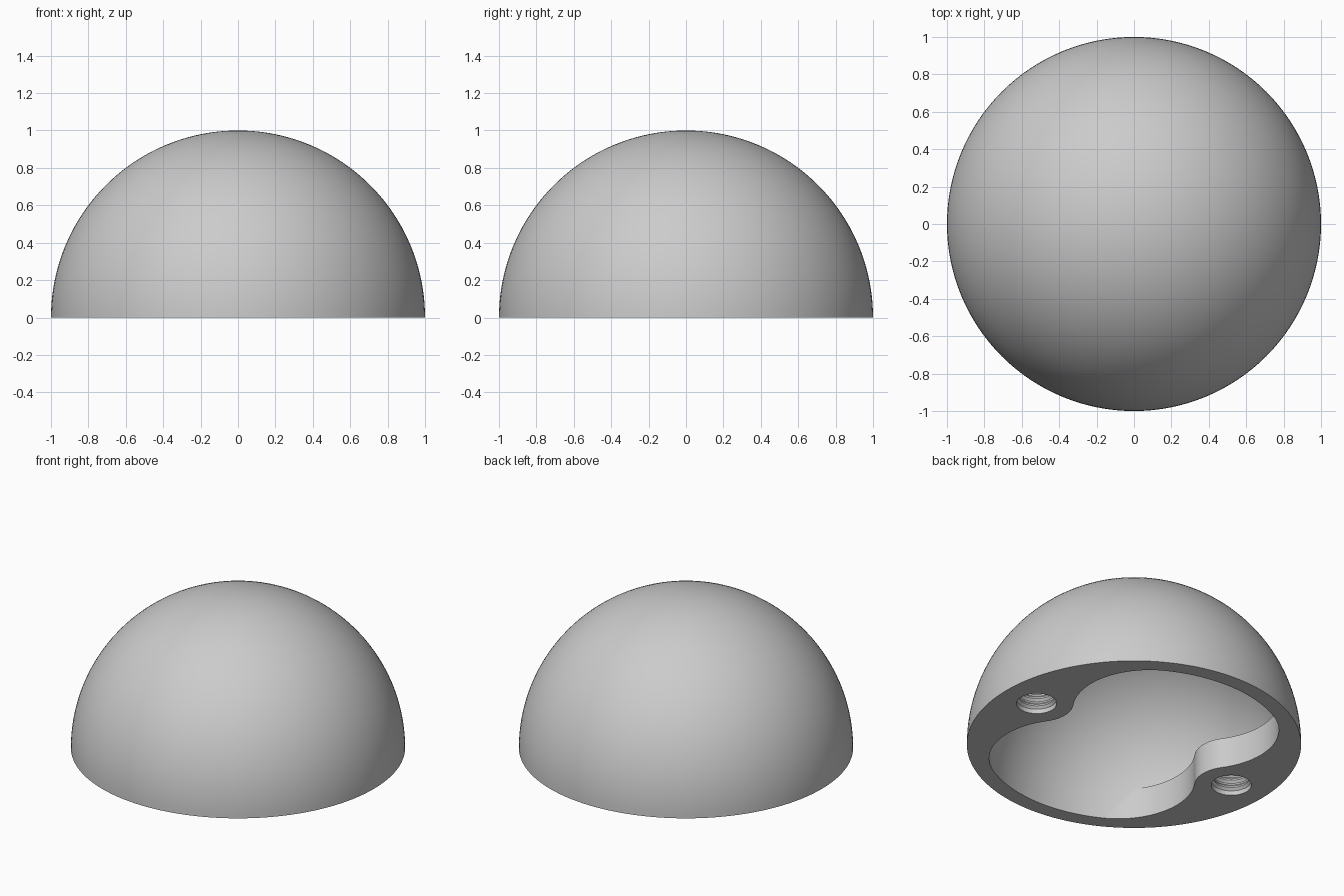
import bpy, bmesh
from math import sin, cos, pi, atan2, sqrt, radians
from mathutils import Matrix

if "Cube" in bpy.data.objects:
    bpy.data.objects.remove(bpy.data.objects["Cube"])

OUTER, INNER = 1.0, 0.9            # shell radii
BOSS_X, BOSS_R, BOSS_H = 0.76, 0.22, 0.2
FILLET = 0.46                      # blend between boss and cavity wall
HOLE_R, ROOT_R, PITCH = 0.12, 0.105, 0.05

grey = bpy.data.materials.new("plain grey")
grey.use_nodes = True
grey.diffuse_color = (0.6, 0.6, 0.6, 1)
grey.node_tree.nodes["Principled BSDF"].inputs["Base Color"].default_value = (0.6, 0.6, 0.6, 1)


def make_object(name, bm):
    bmesh.ops.remove_doubles(bm, verts=bm.verts, dist=0.0001)
    bmesh.ops.recalc_face_normals(bm, faces=bm.faces)
    mesh = bpy.data.meshes.new(name)
    bm.to_mesh(mesh)
    bm.free()
    mesh.materials.append(grey)
    obj = bpy.data.objects.new(name, mesh)
    bpy.context.collection.objects.link(obj)
    return obj


def arc(cx, cy, r, start, end, steps):
    angles = [start + (end - start) * i / steps for i in range(steps + 1)]
    return [(cx + r * cos(a), cy + r * sin(a)) for a in angles]


def lathe(name, profile, steps):
    bm = bmesh.new()
    verts = [bm.verts.new((r, 0, z)) for r, z in profile]
    edges = [bm.edges.new(pair) for pair in zip(verts, verts[1:])]
    bmesh.ops.spin(bm, geom=verts + edges, cent=(0, 0, 0), axis=(0, 0, 1),
                   angle=2 * pi, steps=steps, use_duplicate=False)
    return make_object(name, bm)


def prism(name, outline, height):
    bm = bmesh.new()
    low, high = [[bm.verts.new((x, y, z)) for x, y in outline] for z in (0, height)]
    bm.faces.new(low)
    bm.faces.new(high)
    for i in range(len(outline)):
        bm.faces.new((low[i - 1], low[i], high[i], high[i - 1]))
    return make_object(name, bm)


def smooth(obj):
    bpy.ops.object.select_all(action='DESELECT')
    obj.select_set(True)
    bpy.context.view_layer.objects.active = obj
    bpy.ops.object.shade_smooth_by_angle(angle=radians(25))


# Hollow hemispherical shell with a flat rim
shell = lathe("dome_shell",
              arc(0, 0, OUTER, pi / 2, 0, 40) + arc(0, 0, INNER, 0, pi / 2, 40), 128)
smooth(shell)

# Boss outline: fillet, rounded tip, mirrored fillet, then back along the shell
blend = INNER - FILLET
cx = (blend**2 + BOSS_X**2 - (BOSS_R + FILLET)**2) / (2 * BOSS_X)
cy = sqrt(blend**2 - cx**2)
wall = atan2(cy, cx)
tip = atan2(cy, cx - BOSS_X)
side = arc(cx, cy, FILLET, wall, atan2(-cy, BOSS_X - cx), 32)
nose = arc(BOSS_X, 0, BOSS_R, tip, 2 * pi - tip, 24)
back = arc(0, 0, INNER + 0.003, -wall, wall, 50)
outline = side + nose[1:-1] + [(x, -y) for x, y in reversed(side)] + back[1:-1]

# Threaded hole profile
thread = [(0, -0.05), (HOLE_R, -0.05), (HOLE_R, 0.03)]
z = 0.03
while z < BOSS_H + 0.02:
    thread += [(ROOT_R, z + PITCH * 0.3), (ROOT_R, z + PITCH * 0.5),
               (HOLE_R - 0.002, z + PITCH * 0.8), (HOLE_R - 0.002, z + PITCH)]
    z += PITCH
thread.append((0, z))

# Two screw bosses on opposite sides of the cavity
for name, turn in (("left_screw_boss", 0), ("right_screw_boss", pi)):
    boss = prism(name, outline, BOSS_H)
    cutter = lathe("thread_cutter", thread, 48)
    cutter.hide_render = True
    cutter.data.transform(Matrix.Translation((BOSS_X, 0, 0)))
    cut = boss.modifiers.new("threaded_hole", 'BOOLEAN')
    cut.operation = 'DIFFERENCE'
    cut.solver = 'EXACT'
    cut.object = cutter
    result = bpy.data.meshes.new_from_object(
        boss.evaluated_get(bpy.context.evaluated_depsgraph_get()))
    boss.modifiers.clear()
    boss.data = result
    bpy.data.objects.remove(cutter)
    boss.data.transform(Matrix.Rotation(turn, 4, 'Z'))
    smooth(boss)
